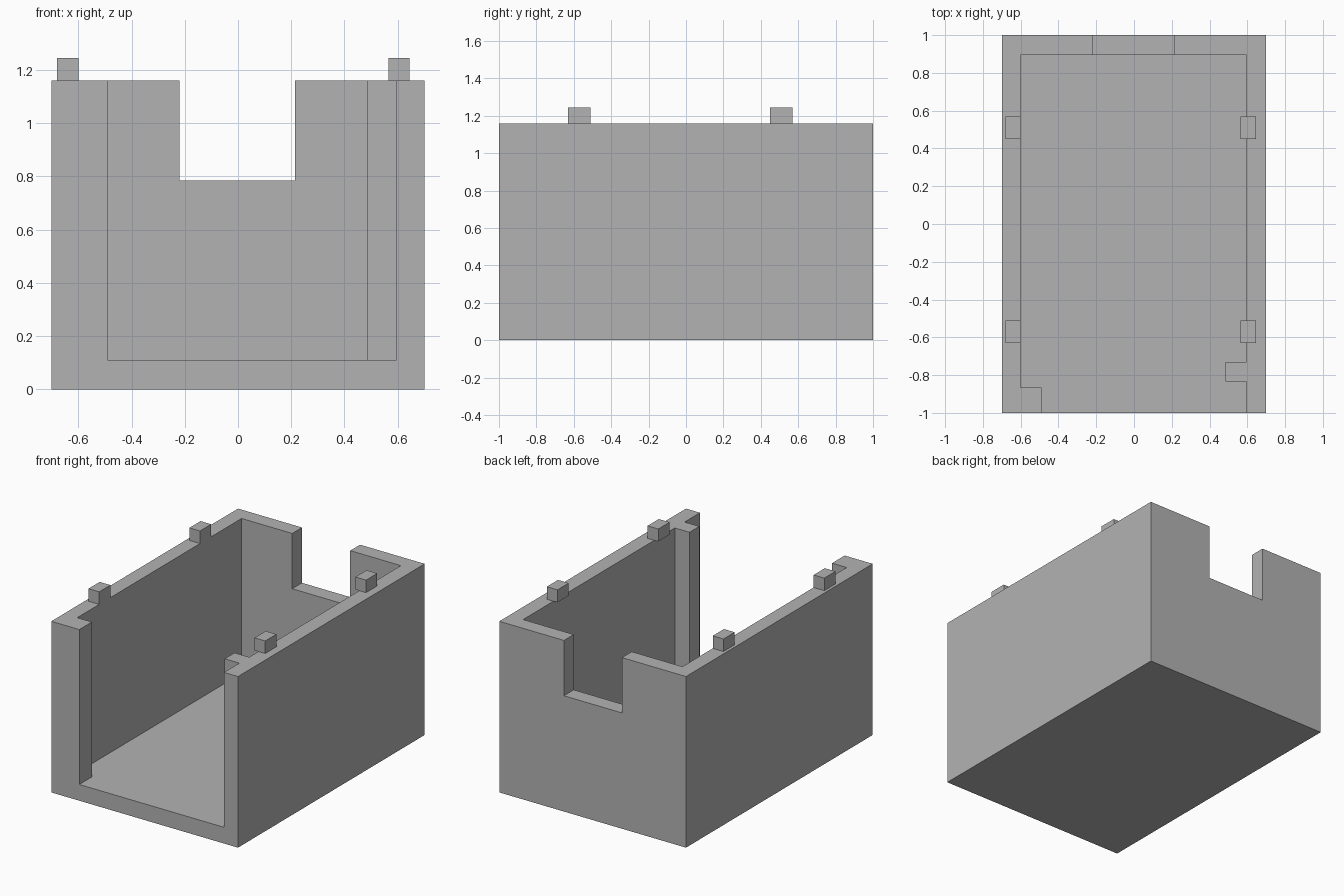
import bpy
import bmesh

cube = bpy.data.objects.get("Cube")
if cube:
    bpy.data.objects.remove(cube, do_unlink=True)

grey = bpy.data.materials.new("plain grey")
grey.use_nodes = True
colour = (0.45, 0.45, 0.45, 1)
grey.diffuse_color = colour
grey.node_tree.nodes["Principled BSDF"].inputs["Base Color"].default_value = colour


def prism(name, plan, z0, z1):
    """Extrude a counter-clockwise plan outline from z0 to z1."""
    bm = bmesh.new()
    base = bm.faces.new([bm.verts.new((x, y, z0)) for x, y in plan])
    top = bmesh.ops.extrude_face_region(bm, geom=[base], use_keep_orig=True)
    moved = [v for v in top["geom"] if isinstance(v, bmesh.types.BMVert)]
    bmesh.ops.translate(bm, verts=moved, vec=(0, 0, z1 - z0))
    bmesh.ops.recalc_face_normals(bm, faces=bm.faces)
    mesh = bpy.data.meshes.new(name)
    bm.to_mesh(mesh)
    bm.free()
    mesh.materials.append(grey)
    obj = bpy.data.objects.new(name, mesh)
    bpy.context.collection.objects.link(obj)
    return obj


def box(name, x0, x1, y0, y1, z0, z1):
    return prism(name, [(x0, y0), (x1, y0), (x1, y1), (x0, y1)], z0, z1)


def cut(target, cutter):
    cutter.hide_render = True
    cutter.hide_viewport = True
    cutter.display_type = 'WIRE'
    mod = target.modifiers.new(cutter.name, 'BOOLEAN')
    mod.operation = 'DIFFERENCE'
    mod.solver = 'EXACT'
    mod.object = cutter


# Open-topped housing
WALL_TOP = 1.16
housing = box("housing", -0.7, 0.7, -1, 1, 0, WALL_TOP)

# Cavity outline leaves a front left-hand lip and an inner rib on the other wall
cavity = prism("cavity_cutter", [
    (-0.49, -1.2), (0.595, -1.2), (0.595, -0.835), (0.485, -0.835),
    (0.485, -0.73), (0.595, -0.73), (0.595, 0.895), (-0.6, 0.895),
    (-0.6, -0.865), (-0.49, -0.865)], 0.11, 1.5)
cut(housing, cavity)

# Notch in the back wall
notch = box("back_notch_cutter", -0.22, 0.215, 0.8, 1.2, 0.785, 1.5)
cut(housing, notch)

# Locating pegs on the side walls
for side, x in (("right", -0.68), ("left", 0.565)):
    for end, y in (("front", -0.63), ("back", 0.45)):
        box(f"{end}_{side}_peg", x, x + 0.08, y, y + 0.12, WALL_TOP, 1.245)
